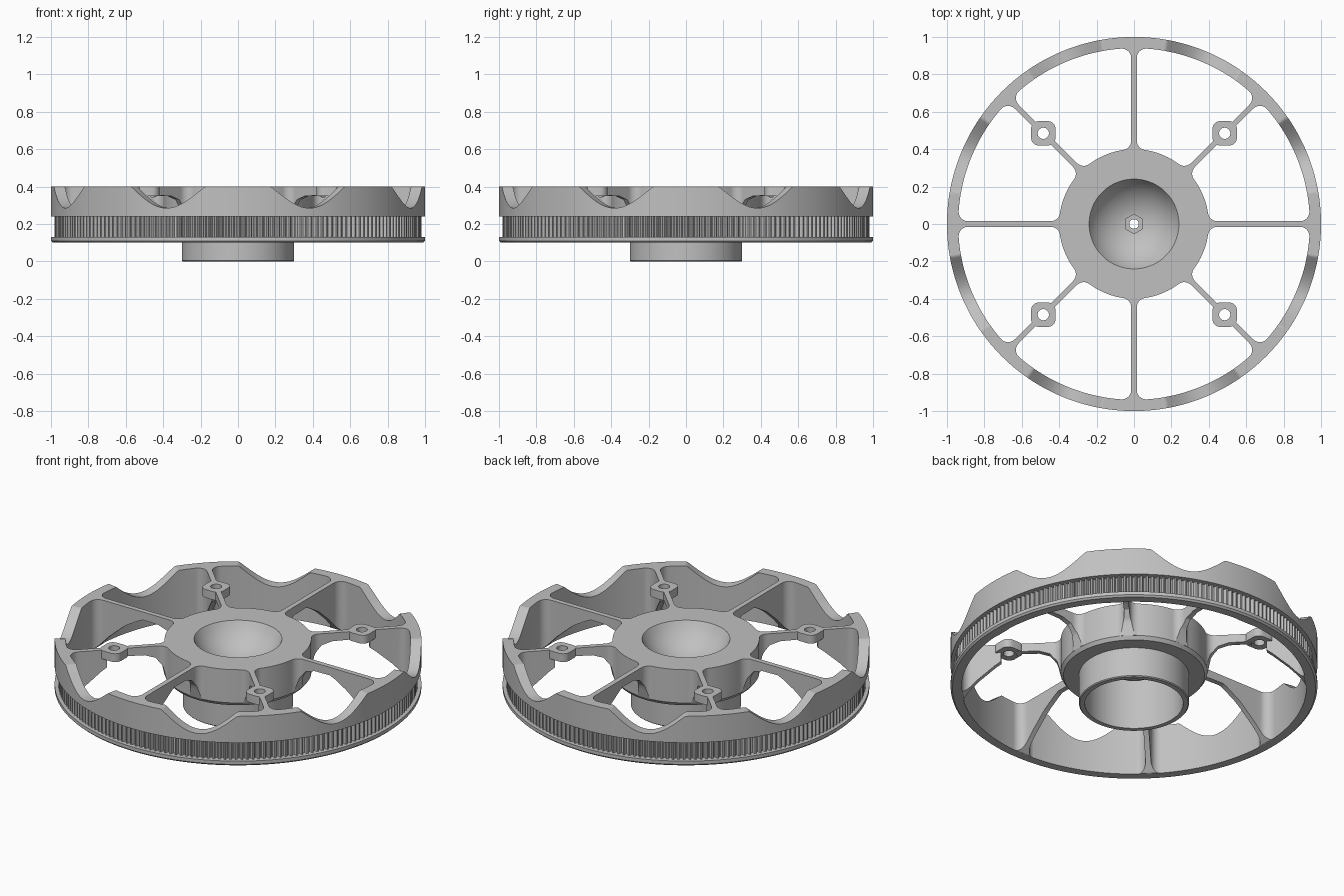
import bpy, bmesh
from math import sin, cos, asin, pi, radians, sqrt

if "Cube" in bpy.data.objects:
    bpy.data.objects.remove(bpy.data.objects["Cube"], do_unlink=True)

grey = bpy.data.materials.new("plain_grey")
grey.use_nodes = True
grey.diffuse_color = (0.53, 0.53, 0.53, 1)
grey.node_tree.nodes["Principled BSDF"].inputs["Base Color"].default_value = (0.53, 0.53, 0.53, 1)

TOP, TEETH, STEP = 0.4, 200, 4
RIM_IN, HUB = 0.94, 0.4
HALF, FILLET = 0.015, 0.05   # spoke half width and corner radius
BOSS = 0.485                 # x and y distance of the bosses


def make(name, bm):
    bmesh.ops.recalc_face_normals(bm, faces=bm.faces)
    mesh = bpy.data.meshes.new(name)
    bm.to_mesh(mesh)
    bm.free()
    obj = bpy.data.objects.new(name, mesh)
    bpy.context.collection.objects.link(obj)
    mesh.materials.append(grey)
    bpy.ops.object.select_all(action="DESELECT")
    obj.select_set(True)
    bpy.context.view_layer.objects.active = obj
    bpy.ops.object.shade_smooth_by_angle(angle=radians(30))


def bridge(bm, loops):
    """Join closed loops of equal length into a surface."""
    for a, b in zip(loops, loops[1:]):
        for i in range(len(a)):
            j = (i + 1) % len(a)
            bm.faces.new((a[i], a[j], b[j], b[i]))


def lathe(name, segs, section_at):
    """Revolve a closed section that may vary with the angle."""
    bm = bmesh.new()
    loops = []
    for i in range(segs):
        t = 2 * pi * i / segs
        loops.append([bm.verts.new((r * cos(t), r * sin(t), z)) for r, z in section_at(i, t)])
    bridge(bm, loops + loops[:1])
    make(name, bm)


def arc(cx, cy, r, a, b, n):
    return [(cx + r * cos(a + (b - a) * i / n), cy + r * sin(a + (b - a) * i / n))
            for i in range(n + 1)]


# Rim: wavy top edge, toothed belt groove and lower flange
def rim_section(i, t):
    wave = min(TOP, 0.385 + 0.1 * cos(8 * t))
    tooth = 0.98 if i % STEP < 2 else 0.96
    return [(RIM_IN, wave), (1, wave), (1, 0.24), (tooth, 0.24), (tooth, 0.13),
            (1, 0.13), (1, 0.11), (0.99, 0.1), (RIM_IN, 0.1)]


lathe("rim", TEETH * STEP, rim_section)

# Hub: screw hole, hexagonal recess, round bowl, top plate and lower tube
bowl_z, bowl_r, shell_r = 0.517, 0.267, 0.317
bowl = [(r, bowl_z - sqrt(bowl_r ** 2 - r ** 2)) for r in [0.06 + 0.015 * k for k in range(12)]]
shell = [(r, bowl_z - sqrt(shell_r ** 2 - r ** 2)) for r in [0.268 - 0.028 * k for k in range(7)]]


def hub_section(i, t):
    hexagon = 0.045 / cos((t - pi / 6) % (pi / 3) - pi / 6)
    return ([(0.025, 0.2), (0.025, 0.225), (hexagon, 0.225), (hexagon, 0.255)] + bowl
            + [(0.24, TOP), (HUB, TOP), (HUB, 0.2), (0.385, 0.18), (0.3, 0.18),
               (0.3, 0.005), (0.295, 0), (0.268, 0)] + shell + [(0.1, 0.2)])


lathe("hub", 120, hub_section)

# Spokes: flat top, arched underside, flared where they meet hub and rim
arch = [(0.39, 0.2), (0.4, 0.2), (0.42, 0.28), (0.46, 0.33), (0.52, 0.35), (0.62, 0.352),
        (0.68, 0.33), (0.76, 0.27), (0.85, 0.19), (0.935, 0.1), (1, 0.1)]
a_in = asin((HALF + FILLET) / (HUB + FILLET))
a_out = asin((HALF + FILLET) / (RIM_IN - FILLET))
x_in, x_out = (HUB + FILLET) * cos(a_in), (RIM_IN - FILLET) * cos(a_out)
flare_in = arc(x_in, HALF + FILLET, FILLET, pi + a_in, 1.5 * pi, 10)
flare_out = arc(x_out, HALF + FILLET, FILLET, -pi / 2, a_out, 10)
middle = [(x, HALF) for x in (0.46, 0.49, 0.52, 0.57, 0.62, 0.645)]
outer = [(x, HALF) for x in (0.727, 0.76, 0.8, 0.85)]
flare_out.append((0.955, flare_out[-1][1]))


def underside(x):
    for (x0, z0), (x1, z1) in zip(arch, arch[1:]):
        if x <= x1:
            return z0 + (z1 - z0) * (x - x0) / (x1 - x0)


def spoke(name, path, angle):
    bm = bmesh.new()
    c, s = cos(angle), sin(angle)
    loops = []
    for x, w in path:
        z = underside(x)
        loops.append([bm.verts.new((x * c - y * s, x * s + y * c, h))
                      for y, h in ((w, TOP), (w, z), (-w, z), (-w, TOP))])
    bridge(bm, loops)
    bm.faces.new(loops[0])
    bm.faces.new(loops[-1])
    make(name, bm)


for k in range(4):
    spoke(f"straight_spoke_{k + 1}", flare_in + middle + outer + flare_out, k * pi / 2)
    diagonal = (k + 0.5) * pi / 2
    spoke(f"diagonal_spoke_inner_{k + 1}", flare_in + middle, diagonal)
    spoke(f"diagonal_spoke_outer_{k + 1}", outer + flare_out, diagonal)

# Rounded square screw bosses on the diagonal spokes
outline = []
for k, (sx, sy) in enumerate([(1, 1), (-1, 1), (-1, -1), (1, -1)]):
    outline += arc(sx * 0.025, sy * 0.025, 0.04, k * pi / 2, (k + 1) * pi / 2, 6)
hole = arc(0, 0, 0.03, 0, 2 * pi, len(outline))[:-1]
for k, (sx, sy) in enumerate([(1, 1), (-1, 1), (-1, -1), (1, -1)]):
    bm = bmesh.new()
    loops = [[bm.verts.new((x + sx * BOSS, y + sy * BOSS, z)) for x, y in pts]
             for pts, z in ((outline, TOP), (outline, 0.35), (hole, 0.35), (hole, TOP))]
    bridge(bm, loops + loops[:1])
    make(f"boss_{k + 1}", bm)
